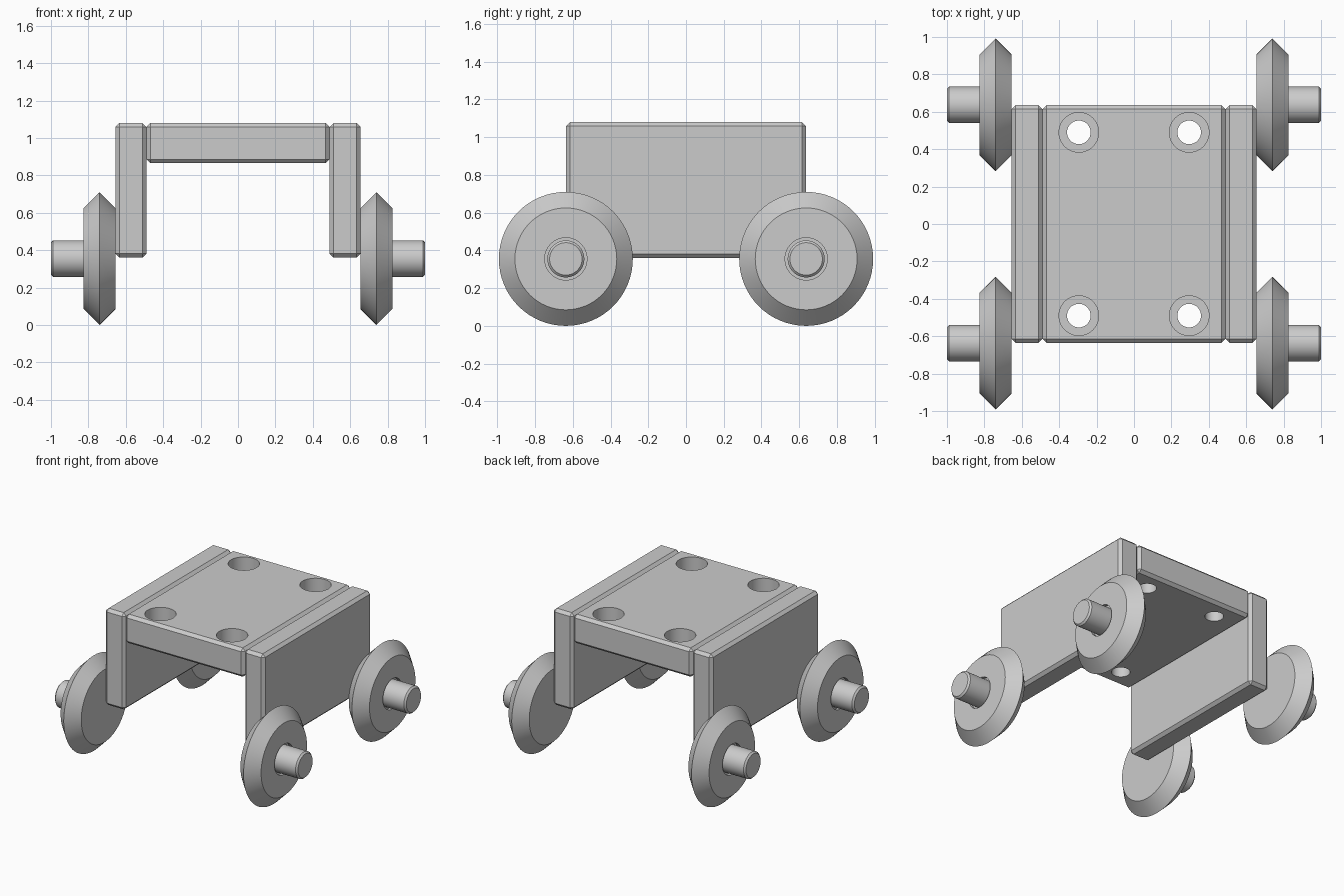
import bpy, bmesh, math
from mathutils import Matrix, Vector

if "Cube" in bpy.data.objects:
    bpy.data.objects.remove(bpy.data.objects["Cube"])


def add_object(name, bm):
    bmesh.ops.recalc_face_normals(bm, faces=bm.faces)
    mesh = bpy.data.meshes.new(name)
    bm.to_mesh(mesh)
    bm.free()
    obj = bpy.data.objects.new(name, mesh)
    bpy.context.collection.objects.link(obj)
    return obj


def box(name, lo, hi, chamfer):
    """Box between two corners with chamfered edges."""
    lo, hi = Vector(lo), Vector(hi)
    bm = bmesh.new()
    bmesh.ops.create_cube(bm, size=1, matrix=Matrix.Translation((lo + hi) / 2)
                          @ Matrix.Diagonal((*(hi - lo), 1)))
    bmesh.ops.bevel(bm, geom=bm.edges[:], offset=chamfer, segments=1,
                    affect='EDGES')
    return add_object(name, bm)


def lathe(name, profile, rotation, location, steps=64):
    """Turn (radius, height) points about z, then rotate and place."""
    bm = bmesh.new()
    verts = [bm.verts.new((r, 0, h)) for r, h in profile]
    edges = [bm.edges.new(pair) for pair in zip(verts, verts[1:])]
    bmesh.ops.spin(bm, geom=verts + edges, axis=(0, 0, 1), cent=(0, 0, 0),
                   angle=math.tau, steps=steps)
    bmesh.ops.remove_doubles(bm, verts=bm.verts, dist=1e-5)
    bmesh.ops.transform(bm, verts=bm.verts,
                        matrix=Matrix.Translation(location) @ rotation)
    return add_object(name, bm)


def smooth(obj):
    bpy.ops.object.select_all(action='DESELECT')
    obj.select_set(True)
    bpy.context.view_layer.objects.active = obj
    bpy.ops.object.shade_smooth_by_angle(angle=math.radians(30))


# Deck between the side plates
deck = box("deck", (-0.49, -0.635, 0.865), (0.49, 0.635, 1.08), 0.021)

# Four counterbored screw holes
hole = [(0, 0.8), (0.063, 0.8), (0.063, 0.96), (0.106, 0.96),
        (0.106, 1.2), (0, 1.2)]
bpy.context.view_layer.objects.active = deck
for x in (-0.295, 0.295):
    for y in (-0.49, 0.49):
        cutter = lathe("hole_cutter", hole, Matrix.Identity(4), (x, y, 0))
        cutter.hide_render = True
        mod = deck.modifiers.new("hole", 'BOOLEAN')
        mod.operation = 'DIFFERENCE'
        mod.solver = 'EXACT'
        mod.object = cutter
        bpy.ops.object.modifier_apply(modifier=mod.name)
        bpy.data.objects.remove(cutter)
smooth(deck)
for poly in deck.data.polygons:
    # keep deck faces flat, only the hole walls smooth
    c = poly.center
    poly.use_smooth = abs(poly.normal.z) < 0.01 and abs(c.x) < 0.45 and abs(c.y) < 0.62

# Wheel with bevelled rim, shallow hub groove and axle stub
wheel = [(0, 0.655), (0.27, 0.655), (0.355, 0.74), (0.27, 0.825),
         (0.112, 0.825), (0.112, 0.80), (0.098, 0.80), (0.098, 0.988),
         (0.086, 1.0), (0, 1.0)]

for side, sx in (("left", -1), ("right", 1)):
    # Side plate
    x0, x1 = sorted((sx * 0.49, sx * 0.655))
    box(side + "_side_plate", (x0, -0.635, 0.36), (x1, 0.635, 1.08), 0.021)
    # Wheels at both ends
    turn = Matrix.Rotation(sx * math.pi / 2, 4, 'Y')
    for end, sy in (("front", -1), ("back", 1)):
        smooth(lathe(f"{end}_{side}_wheel", wheel, turn, (0, sy * 0.637, 0.355)))
